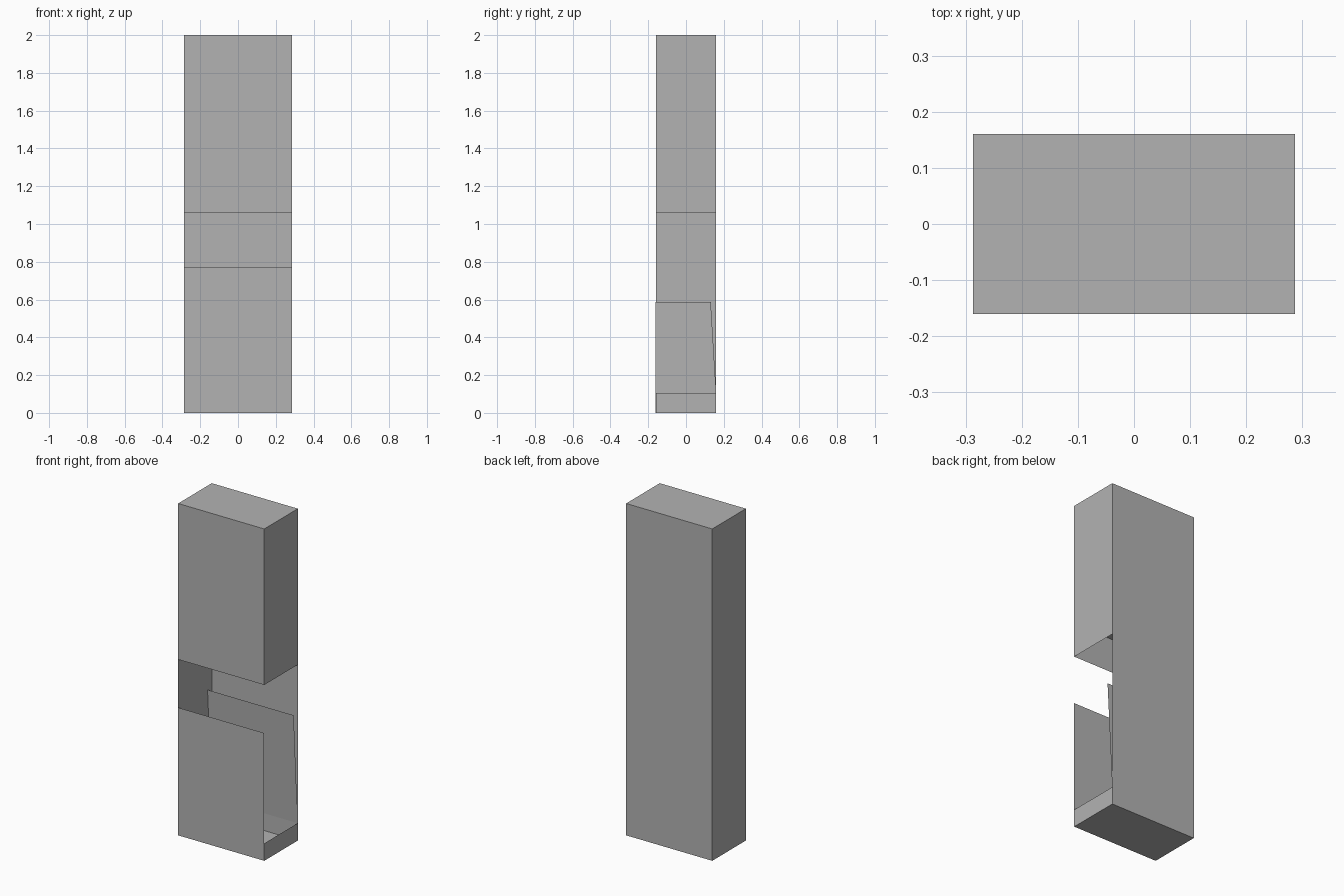
import bpy

if "Cube" in bpy.data.objects:
    bpy.data.objects.remove(bpy.data.objects["Cube"])

X, Y = 0.287, 0.16          # half width, half depth
TOP, CEILING, SHELF, RIM, BASE = 2.0, 1.265, 1.06, 0.77, 0.105
DIVIDER_TOP = 0.586

grey = bpy.data.materials.new("dark_grey")
grey.diffuse_color = (0.45, 0.45, 0.45, 1)
grey.use_nodes = True
grey.node_tree.nodes["Principled BSDF"].inputs["Base Color"].default_value = grey.diffuse_color


def sheets(name, polygons):
    """Object made of thin flat panels, each given by its corner points."""
    verts, faces = [], []
    for poly in polygons:
        faces.append(list(range(len(verts), len(verts) + len(poly))))
        verts += poly
    mesh = bpy.data.meshes.new(name)
    mesh.from_pydata(verts, [], faces)
    mesh.materials.append(grey)
    obj = bpy.data.objects.new(name, mesh)
    bpy.context.collection.objects.link(obj)
    return obj


def x_panel(x, z0, z1):
    s = 1 if x > 0 else -1
    return [(x, -Y * s, z0), (x, Y * s, z0), (x, Y * s, z1), (x, -Y * s, z1)]


def y_panel(y, z0, z1):
    s = 1 if y < 0 else -1
    return [(-X * s, y, z0), (X * s, y, z0), (X * s, y, z1), (-X * s, y, z1)]


def z_panel(z, up):
    pts = [(-X, -Y, z), (X, -Y, z), (X, Y, z), (-X, Y, z)]
    return pts if up else pts[::-1]


# Full-height left side and back, with the top and floor
sheets("shell", [x_panel(-X, 0, TOP), y_panel(Y, 0, TOP),
                 z_panel(TOP, True), z_panel(0, False)])

# Upper front and right side, hanging below a recessed ceiling
sheets("upper_panels", [y_panel(-Y, SHELF, TOP), x_panel(X, SHELF, TOP)])
sheets("recessed_ceiling", [z_panel(CEILING, False)])

# Lower front panel and the low right wall of the plinth
sheets("front_panel", [y_panel(-Y, 0, RIM)])
sheets("plinth", [x_panel(X, 0, BASE)])

# Panel leaning against the back wall inside the open compartment
sheets("leaning_panel", [[(-X, Y - 0.001, BASE), (X, Y - 0.001, BASE),
                          (X, 0.12, RIM), (-X, 0.12, RIM)]])

# Central divider, its front edge just showing through the front panel
lean_y = Y - 0.04 * (DIVIDER_TOP - BASE) / (RIM - BASE)
sheets("divider", [[(0, -Y - 0.001, 0), (0, Y, 0), (0, Y, BASE),
                    (0, lean_y, DIVIDER_TOP), (0, -Y - 0.001, DIVIDER_TOP)]])
